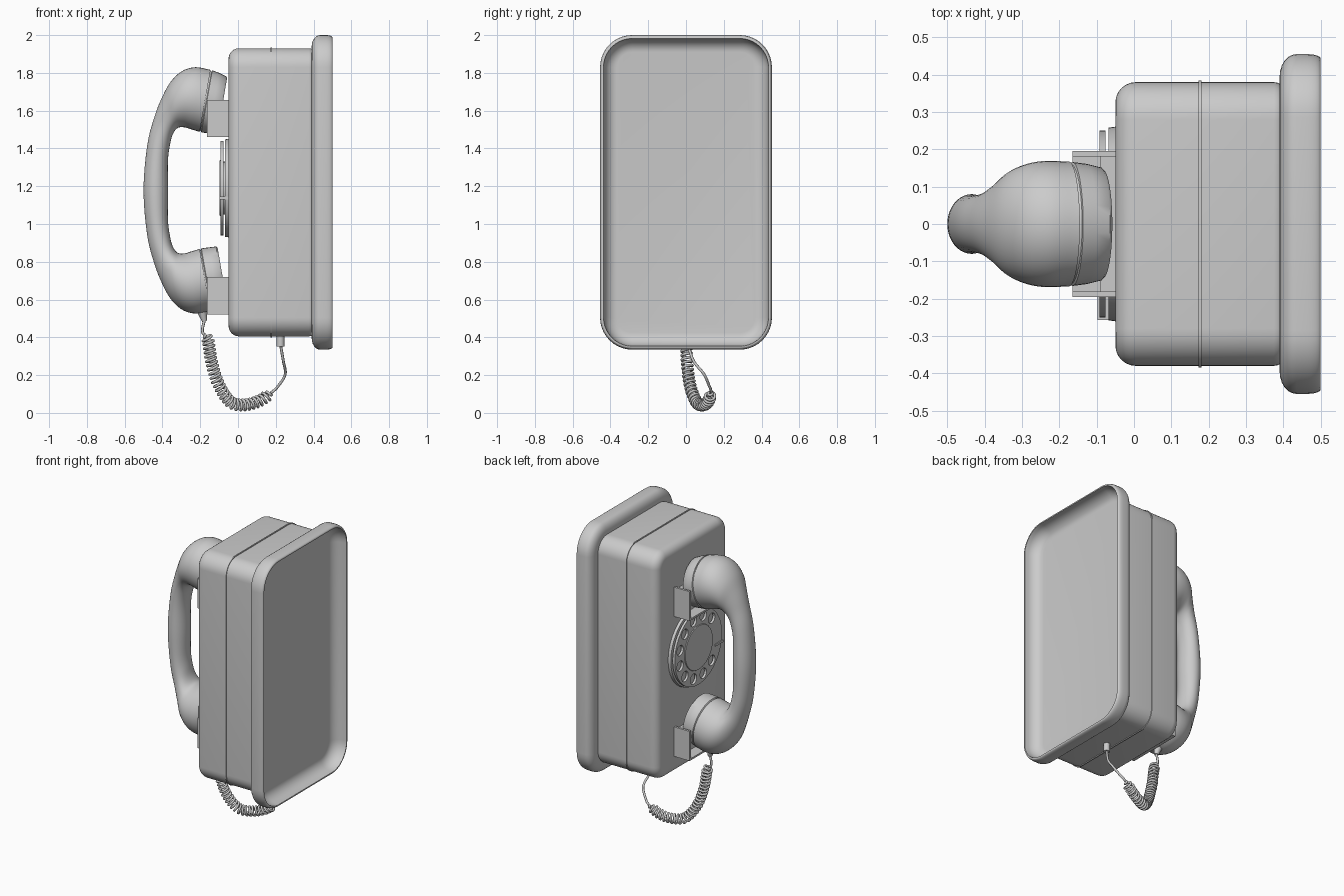
import bpy, bmesh, math
from mathutils import Vector, Matrix

if "Cube" in bpy.data.objects:
    bpy.data.objects.remove(bpy.data.objects["Cube"])

ZC = 1.1675   # centre height of the case
ZM = 1.178    # mirror height of the handset


def finish(obj, angle=35):
    bpy.ops.object.select_all(action='DESELECT')
    obj.select_set(True)
    bpy.context.view_layer.objects.active = obj
    if obj.type == 'CURVE':
        bpy.ops.object.convert(target='MESH')
        obj = bpy.context.view_layer.objects.active
    bpy.ops.object.shade_smooth_by_angle(angle=math.radians(angle))
    return obj


def link(name, bm, angle=35):
    bmesh.ops.recalc_face_normals(bm, faces=bm.faces)
    me = bpy.data.meshes.new(name)
    bm.to_mesh(me)
    bm.free()
    obj = bpy.data.objects.new(name, me)
    bpy.context.collection.objects.link(obj)
    return finish(obj, angle)


def loft(name, loops, angle=35):
    """Skin a list of equal-length rings and cap both ends."""
    bm = bmesh.new()
    rings = [[bm.verts.new(p) for p in ring] for ring in loops]
    n = len(rings[0])
    for a, b in zip(rings, rings[1:]):
        for i in range(n):
            bm.faces.new((a[i], a[(i + 1) % n], b[(i + 1) % n], b[i]))
    bm.faces.new(rings[0])
    bm.faces.new(rings[-1])
    return link(name, bm, angle)


def rounded_rect(x, inset, hw, hh, r, seg=10):
    hw, hh, r = hw - inset, hh - inset, max(r - inset, 0.02)
    pts = []
    for k, (sy, sz) in enumerate(((1, 1), (-1, 1), (-1, -1), (1, -1))):
        for i in range(seg + 1):
            a = math.pi / 2 * (k + i / seg)
            pts.append((x, sy * (hw - r) + r * math.cos(a), ZC + sz * (hh - r) + r * math.sin(a)))
    return pts


def arc(x0, x1, i0, i1, start, n=6):
    """Quarter-ellipse steps of (x, inset); start=True leaves along the inset direction."""
    out = []
    for k in range(n + 1):
        t = math.pi / 2 * k / n
        s, c = math.sin(t), 1 - math.cos(t)
        fx, fi = (c, s) if start else (s, c)
        out.append((x0 + (x1 - x0) * fx, i0 + (i1 - i0) * fi))
    return out


def spline(keys, steps):
    keys = [Vector(k) for k in keys]
    P = [keys[0] * 2 - keys[1]] + keys + [keys[-1] * 2 - keys[-2]]
    out = []
    for i in range(1, len(P) - 2):
        a, b, c, d = P[i - 1:i + 3]
        for s in range(steps):
            t = s / steps
            out.append((b * 2 + (c - a) * t + (a * 2 - b * 5 + c * 4 - d) * t ** 2
                        + (b * 3 - a - c * 3 + d) * t ** 3) * 0.5)
    return out + [keys[-1]]


def box(name, x, y, z):
    bm = bmesh.new()
    m = Matrix.Translation([(q[0] + q[1]) / 2 for q in (x, y, z)]) @ Matrix.Diagonal(
        [q[1] - q[0] for q in (x, y, z)] + [1])
    bmesh.ops.create_cube(bm, size=1, matrix=m)
    return link(name, bm)


def cone(name, p0, p1, r0, r1, seg=32):
    p0, p1 = Vector(p0), Vector(p1)
    d = p1 - p0
    m = Matrix.Translation((p0 + p1) / 2) @ d.to_track_quat('Z', 'Y').to_matrix().to_4x4()
    bm = bmesh.new()
    bmesh.ops.create_cone(bm, cap_ends=True, segments=seg, radius1=r0, radius2=r1,
                          depth=d.length, matrix=m)
    return link(name, bm)


# Case with rounded edges, and the thin joint strip around it
case = arc(-0.05, 0.005, 0.055, 0, True) + arc(0.375, 0.40, 0, 0.02, False, 4)
loft("case", [rounded_rect(x, i, 0.38, 0.7625, 0.1) for x, i in case])
loft("case_joint_strip", [rounded_rect(x, -0.005, 0.38, 0.7625, 0.1) for x in (0.173, 0.181)])

# Back plate: rounded outside, hollowed towards the wall
plate = (arc(0.39, 0.435, 0.06, 0, True) + arc(0.465, 0.5, 0, 0.012, False, 5)
         + [(0.5, 0.018)] + arc(0.49, 0.412, 0.02, 0.09, False, 8))
loft("back_plate", [rounded_rect(x, i, 0.455, 0.8325, 0.17) for x, i in plate])


# Handset: sections given as outer x,z, inner x,z and half width in y
def section_ring(s, sign=1, n=40):
    z = lambda v: ZM + sign * (v - ZM)
    o, i = Vector((s[0], 0, z(s[1]))), Vector((s[2], 0, z(s[3])))
    c, h = (o + i) / 2, (o - i) / 2
    return [c + h * math.cos(a) + Vector((0, s[4] * math.sin(a), 0))
            for a in (2 * math.pi * k / n for k in range(n))]


half = [(-0.145, 1.816, -0.203, 1.488, 0.167), (-0.225, 1.830, -0.250, 1.502, 0.169),
        (-0.295, 1.810, -0.285, 1.512, 0.160), (-0.355, 1.755, -0.320, 1.508, 0.138),
        (-0.400, 1.675, -0.345, 1.475, 0.105), (-0.440, 1.575, -0.360, 1.420, 0.083),
        (-0.480, 1.420, -0.371, 1.330, 0.077), (-0.500, ZM, -0.370, ZM, 0.080)]
lower = [(a, 2 * ZM - b, c, 2 * ZM - d, w) for a, b, c, d, w in reversed(half[:-1])]
loft("handset", [section_ring(s) for s in spline(half + lower, 6)], 50)

# Earpiece and mouthpiece caps
cap = [(-0.066, 1.760, -0.108, 1.492, 0.134), (-0.058, 1.772, -0.108, 1.481, 0.145),
       (-0.064, 1.783, -0.117, 1.475, 0.152), (-0.100, 1.800, -0.155, 1.480, 0.161),
       (-0.136, 1.814, -0.194, 1.485, 0.166), (-0.139, 1.808, -0.198, 1.494, 0.160),
       (-0.150, 1.808, -0.206, 1.498, 0.158)]
for name, sign in (("earpiece_cap", 1), ("mouthpiece_cap", -1)):
    loft(name, [section_ring(s, sign) for s in cap])

# Cradles: back block, side walls and floor
for name, z0, z1 in (("upper_cradle", 1.46, 1.657), ("lower_cradle", 0.522, 0.72)):
    box(name + "_back", (-0.09, -0.04), (-0.183, 0.183), (z0, z1 - 0.02))
    box(name + "_floor", (-0.165, -0.04), (-0.196, 0.196), (z0, z0 + 0.012))
    for side, s in (("left", 1), ("right", -1)):
        box(f"{name}_{side}_wall", (-0.165, -0.04), sorted((s * 0.181, s * 0.196)), (z0, z1))

# Dial: base, spindle, finger wheel with holes, centre disc and finger stop
DZ = 1.19
cone("dial_base", (-0.04, 0, DZ), (-0.068, 0, DZ), 0.262, 0.258, 64)
cone("dial_spindle", (-0.06, 0, DZ), (-0.085, 0, DZ), 0.14, 0.14)
cone("dial_centre", (-0.085, 0, DZ), (-0.097, 0, DZ), 0.152, 0.146, 48)
cu = bpy.data.curves.new("finger_wheel", 'CURVE')
cu.dimensions, cu.fill_mode, cu.extrude = '2D', 'BOTH', 0.008
holes = [math.radians(225 + 30 * k) for k in range(10)]
circles = [(0, 0, 0.25, 64)] + [(0.2 * math.cos(a), 0.2 * math.sin(a), 0.034, 20) for a in holes]
for cx, cy, r, n in circles:
    sp = cu.splines.new('POLY')
    sp.points.add(n - 1)
    sp.use_cyclic_u = True
    for k, p in enumerate(sp.points):
        a = 2 * math.pi * k / n
        p.co = (cx + r * math.cos(a), cy + r * math.sin(a), 0, 1)
wheel = bpy.data.objects.new("finger_wheel", cu)
wheel.location = (-0.084, 0, DZ)
wheel.rotation_euler = (math.pi / 2, 0, math.pi / 2)
bpy.context.collection.objects.link(wheel)
finish(wheel)
box("finger_stop", (-0.098, -0.05), (-0.257, -0.175), (DZ - 0.06, DZ - 0.045))

# Cord: plain leads at both ends, coiled in between
keys = [(-0.176, 0, 0.50), (-0.188, 0, 0.43), (-0.160, 0.002, 0.39), (-0.140, 0.006, 0.27),
        (-0.100, 0.022, 0.145), (-0.040, 0.055, 0.058), (0.030, 0.088, 0.042),
        (0.110, 0.118, 0.062), (0.180, 0.133, 0.110), (0.215, 0.122, 0.145),
        (0.250, 0.095, 0.205), (0.240, 0.040, 0.275), (0.225, 0.010, 0.36)]
path = spline(keys, 70)
first, last, ramp = 2 * 70 - 35, 8 * 70, 30
pts, run = [], 0.0
for i in range(1, len(path) - 1):
    t = (path[i + 1] - path[i - 1]).normalized()
    n = t.cross(Vector((0, 1, 0))).normalized()
    run += (path[i] - path[i - 1]).length
    r = 0.027 * max(0, min(1, (i - first) / ramp, (last - i) / ramp))
    if r == 0 and i % 7:
        continue
    a = 2 * math.pi * run / 0.0225
    pts.append(path[i] + (n * math.cos(a) + t.cross(n) * math.sin(a)) * r)
cu = bpy.data.curves.new("coiled_cord", 'CURVE')
cu.dimensions, cu.bevel_depth, cu.bevel_resolution, cu.use_fill_caps = '3D', 0.0075, 2, True
sp = cu.splines.new('POLY')
sp.points.add(len(pts) - 1)
for p, q in zip(sp.points, pts):
    p.co = (*q, 1)
cord = bpy.data.objects.new("coiled_cord", cu)
bpy.context.collection.objects.link(cord)
finish(cord, 60)

# Cord fittings under the handset and under the case
cone("handset_cord_sleeve", (-0.196, 0, 0.56), (-0.177, 0, 0.485), 0.032, 0.013, 20)
cone("case_cord_plug", (0.225, 0.01, 0.42), (0.225, 0.01, 0.352), 0.02, 0.02, 20)
